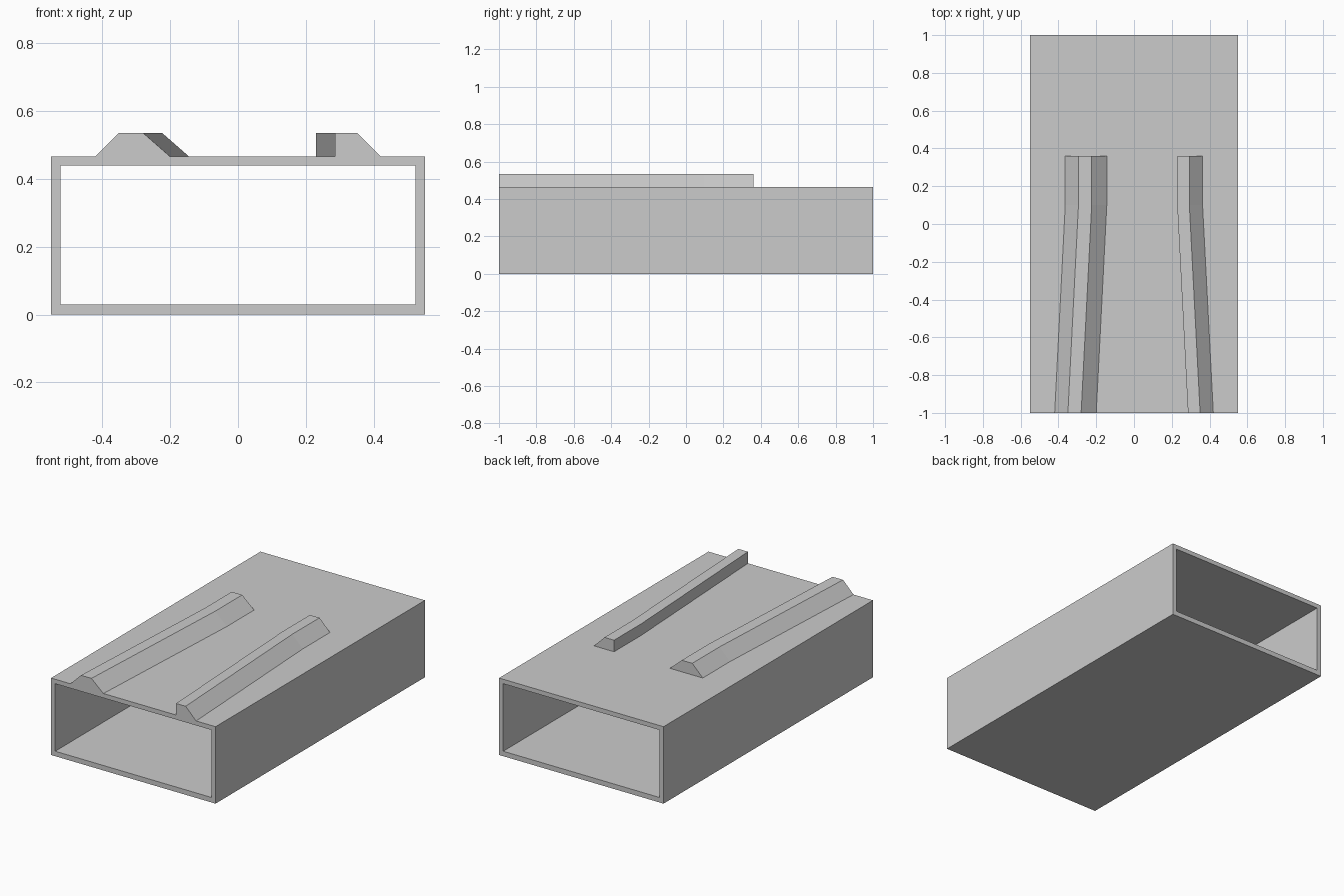
import bpy
import bmesh

if "Cube" in bpy.data.objects:
    bpy.data.objects.remove(bpy.data.objects["Cube"], do_unlink=True)

grey = bpy.data.materials.new("plain grey")
grey.use_nodes = True
colour = (0.6, 0.6, 0.6, 1)
grey.diffuse_color = colour
grey.node_tree.nodes["Principled BSDF"].inputs["Base Color"].default_value = colour


def finish(name, bm):
    bmesh.ops.recalc_face_normals(bm, faces=bm.faces)
    mesh = bpy.data.meshes.new(name)
    bm.to_mesh(mesh)
    bm.free()
    mesh.materials.append(grey)
    obj = bpy.data.objects.new(name, mesh)
    bpy.context.collection.objects.link(obj)
    return obj


def bridge(bm, a, b):
    """Join two closed rings of vertices with quads."""
    for i in range(len(a)):
        j = (i + 1) % len(a)
        bm.faces.new((a[i], a[j], b[j], b[i]))


def rect(bm, half, low, high, y):
    corners = ((-half, low), (half, low), (half, high), (-half, high))
    return [bm.verts.new((x, y, z)) for x, z in corners]


TOP, RIDGE = 0.465, 0.535

# Open rectangular sleeve
bm = bmesh.new()
outer = [rect(bm, 0.55, 0, TOP, y) for y in (-1, 1)]
inner = [rect(bm, 0.522, 0.03, 0.438, y) for y in (-1, 1)]
bridge(bm, *outer)
bridge(bm, *inner)
for o, i in zip(outer, inner):
    bridge(bm, o, i)
finish("sleeve", bm)


# Rails: a profile swept straight back after a slanted run
def rail(name, profile, shift):
    bm = bmesh.new()
    rings = [[bm.verts.new((x + dx, y, z)) for x, z in profile]
             for y, dx in ((-1, 0), (0.1, shift), (0.36, shift))]
    bridge(bm, rings[0], rings[1])
    bridge(bm, rings[1], rings[2])
    bm.faces.new(rings[0])
    bm.faces.new(rings[2])
    finish(name, bm)


rail("right_rail", ((-0.42, TOP), (-0.2, TOP), (-0.28, RIDGE), (-0.35, RIDGE)), 0.056)
rail("left_rail", ((0.286, TOP), (0.42, TOP), (0.35, RIDGE), (0.286, RIDGE)), -0.057)
